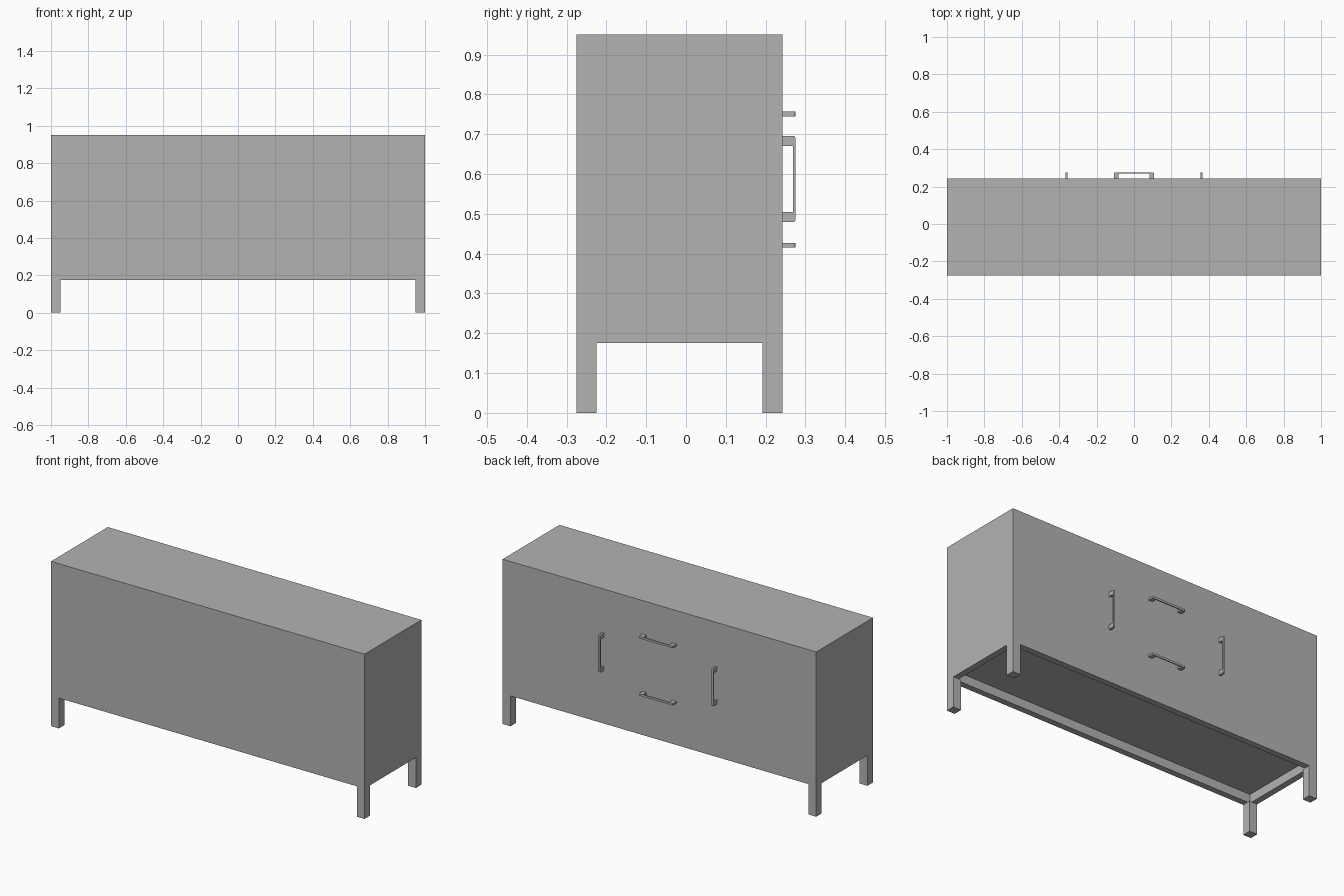
import bpy
import bmesh
from math import pi
from mathutils import Matrix, Vector

old = bpy.data.objects.get("Cube")
if old:
    bpy.data.objects.remove(old, do_unlink=True)

grey = bpy.data.materials.new("plain grey")
grey.use_nodes = True
grey.diffuse_color = (0.45, 0.45, 0.45, 1)
grey.node_tree.nodes["Principled BSDF"].inputs["Base Color"].default_value = grey.diffuse_color

FRONT, BACK = -0.275, 0.242
BASE, TOP = 0.175, 0.95
LEG = 0.05


def finish(bm, name):
    bmesh.ops.recalc_face_normals(bm, faces=bm.faces)
    mesh = bpy.data.meshes.new(name)
    bm.to_mesh(mesh)
    bm.free()
    mesh.materials.append(grey)
    obj = bpy.data.objects.new(name, mesh)
    bpy.context.collection.objects.link(obj)
    return obj


def box(lo, hi):
    bm = bmesh.new()
    lo, hi = Vector(lo), Vector(hi)
    place = Matrix.Translation((lo + hi) / 2) @ Matrix.Diagonal((hi - lo).to_4d())
    bmesh.ops.create_cube(bm, size=1, matrix=place)
    return bm


# Cabinet body with a recessed underside inside a rim
bm = box((-1, FRONT, BASE), (1, BACK, TOP))
bottom = min(bm.faces, key=lambda f: f.calc_center_median().z)
bmesh.ops.inset_individual(bm, faces=[bottom], thickness=LEG)
panel = bmesh.ops.extrude_discrete_faces(bm, faces=[bottom])["faces"][0]
bmesh.ops.translate(bm, verts=panel.verts, vec=(0, 0, LEG))
finish(bm, "cabinet_body")

# Square legs flush with the body corners
for side, x in (("right", -1), ("left", 1 - LEG)):
    for end, y in (("front", FRONT), ("back", BACK - LEG)):
        finish(box((x, y, 0), (x + LEG, y + LEG, BASE)), f"{end}_{side}_leg")


# Pull handle: a U-shaped profile with rounded outer corners, given thickness
def handle(name, x, z, upright):
    half, post, reach, bar, wide, r = 0.108, 0.025, 0.033, 0.006, 0.012, 0.005
    side = [(half, 0), (half, reach - r), (half - 0.3 * r, reach - 0.3 * r), (half - r, reach)]
    inner = [(half - post, reach - bar), (half - post, 0)]
    outline = side + [(-a, b) for a, b in reversed(side)]
    outline += [(-a, b) for a, b in reversed(inner)] + inner
    bm = bmesh.new()
    face = bm.faces.new([bm.verts.new((a, b, -wide / 2)) for a, b in outline])
    grown = bmesh.ops.extrude_face_region(bm, geom=[face])["geom"]
    bmesh.ops.translate(bm, vec=(0, 0, wide),
                        verts=[v for v in grown if isinstance(v, bmesh.types.BMVert)])
    obj = finish(bm, name)
    obj.location = (x, BACK, z)
    obj.rotation_euler.y = pi / 2 if upright else 0


handle("upper_handle", 0, 0.751, False)
handle("lower_handle", 0, 0.421, False)
handle("left_handle", 0.361, 0.588, True)
handle("right_handle", -0.361, 0.588, True)
